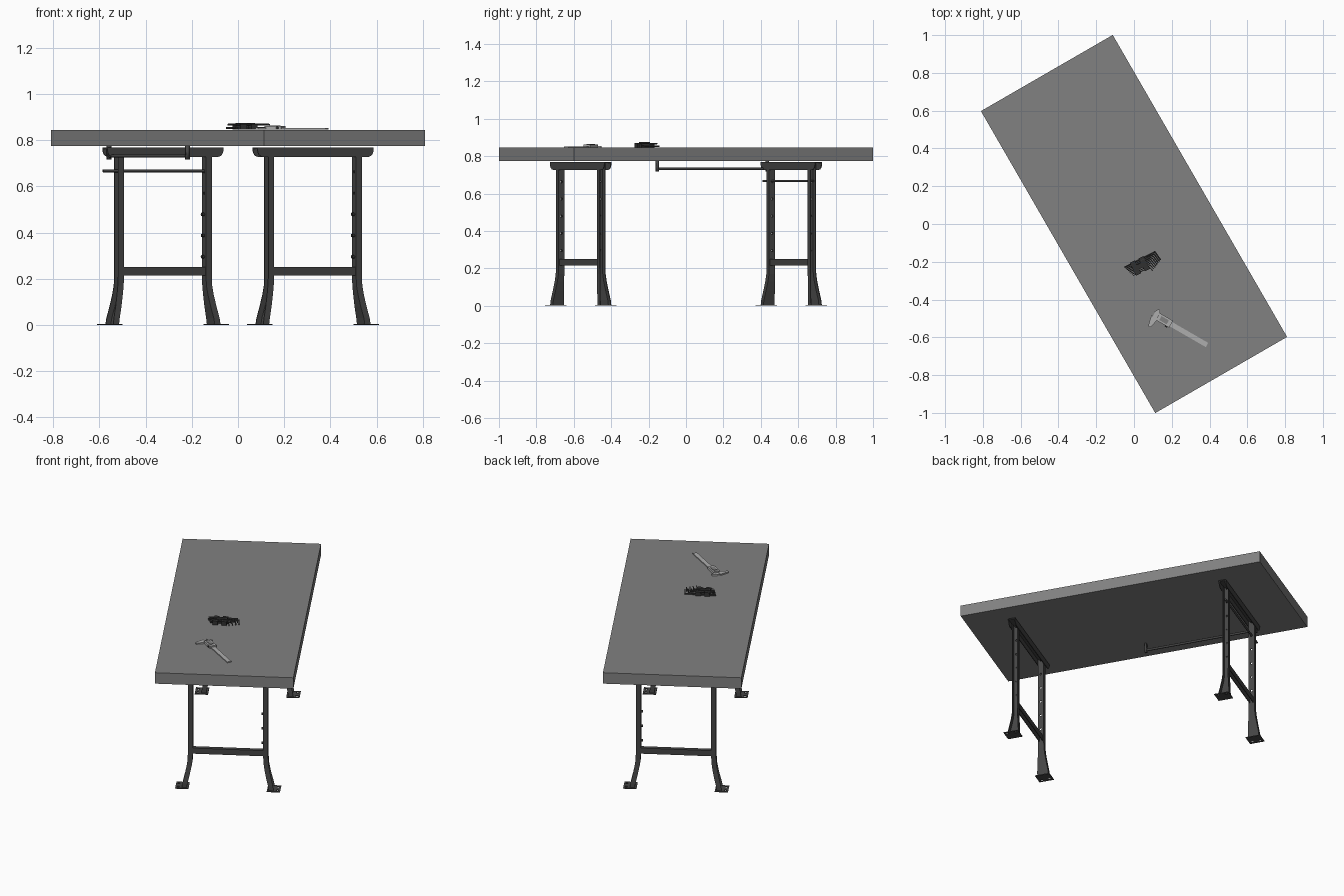
import bpy, bmesh, math
from mathutils import Matrix, Vector

old = bpy.data.objects.get("Cube")
if old:
    bpy.data.objects.remove(old, do_unlink=True)

TURN = Matrix.Rotation(math.radians(30), 4, 'Z')  # the bench stands turned
TOP = 0.845


def material(name, value):
    m = bpy.data.materials.new(name)
    m.use_nodes = True
    col = (value, value, value, 1)
    m.diffuse_color = col
    m.node_tree.nodes["Principled BSDF"].inputs["Base Color"].default_value = col
    return m


GREY = material("bench_grey", 0.22)
DARK = material("dark_steel", 0.06)
BLACK = material("black_plastic", 0.03)
LIGHT = material("light_steel", 0.42)


def finish(bm, name, mat, matrix=TURN):
    bmesh.ops.recalc_face_normals(bm, faces=bm.faces)
    bm.transform(matrix)
    me = bpy.data.meshes.new(name)
    bm.to_mesh(me)
    bm.free()
    me.materials.append(mat)
    ob = bpy.data.objects.new(name, me)
    bpy.context.collection.objects.link(ob)
    return ob


def add_box(bm, x, y, z):
    """Box from three (low, high) ranges."""
    size = [b - a for a, b in (x, y, z)]
    mid = [(a + b) / 2 for a, b in (x, y, z)]
    bmesh.ops.create_cube(bm, size=1, matrix=Matrix.Translation(mid) @ Matrix.Diagonal((*size, 1)))


def box(name, mat, x, y, z, matrix=TURN):
    bm = bmesh.new()
    add_box(bm, x, y, z)
    return finish(bm, name, mat, matrix)


def add_rod(bm, a, b, r, sides=12):
    a, b = Vector(a), Vector(b)
    rot = (b - a).to_track_quat('Z', 'Y').to_matrix().to_4x4()
    bmesh.ops.create_cone(bm, cap_ends=True, segments=sides, radius1=r, radius2=r,
                          depth=(b - a).length, matrix=Matrix.Translation((a + b) / 2) @ rot)


def loft(bm, rings):
    """Skin equal rings of points and cap both ends."""
    rows = [[bm.verts.new(p) for p in ring] for ring in rings]
    n = len(rows[0])
    for low, high in zip(rows, rows[1:]):
        for i in range(n):
            j = (i + 1) % n
            bm.faces.new((low[i], low[j], high[j], high[i]))
    bm.faces.new(rows[0])
    bm.faces.new(rows[-1])


def channel(w, d, t):
    """C section: web on the first axis' zero, flanges reaching to d."""
    return [(0, -w), (d, -w), (d, t - w), (t, t - w), (t, w - t), (d, w - t), (d, w), (0, w)]


def prism(name, mat, outline, z0, z1, matrix):
    bm = bmesh.new()
    loft(bm, [[(x, y, z) for x, y in outline] for z in (z0, z1)])
    return finish(bm, name, mat, matrix)


def cut(ob, cutter):
    mod = ob.modifiers.new("holes", 'BOOLEAN')
    mod.operation = 'DIFFERENCE'
    mod.solver = 'EXACT'
    mod.object = cutter


# Table top
box("table_top", GREY, (-0.403, 0.403), (-0.923, 0.923), (0.775, TOP))

# Hidden cutters for the holes in legs and feet
bm = bmesh.new()
for v in (-0.65, 0.65):
    for i in range(6):
        z = 0.295 + 0.092 * i
        add_rod(bm, (-0.4, v, z), (0.4, v, z), 0.006)
leg_cutter = finish(bm, "leg_hole_cutter", DARK)
bm = bmesh.new()
for v in (-0.65, 0.65):
    for u in (-0.289, 0.289):
        for side in (-0.024, 0.024):
            add_rod(bm, (u, v + side, -0.1), (u, v + side, 0.1), 0.008)
foot_cutter = finish(bm, "foot_hole_cutter", DARK)
for ob in (leg_cutter, foot_cutter):
    ob.hide_render = True
    ob.hide_viewport = True

# Height, outward shift and half width of the flared leg
STATIONS = [(0.004, 0.034, 0.034), (0.03, 0.03, 0.033), (0.08, 0.018, 0.027),
            (0.13, 0.008, 0.021), (0.17, 0.002, 0.018), (0.21, 0, 0.018), (0.76, 0, 0.018)]

for end, v in (("front", -0.65), ("back", 0.65)):
    for side, s in (("right", -1), ("left", 1)):
        # Channel leg, open to the outside
        bm = bmesh.new()
        loft(bm, [[(s * (0.205 + shift + a), v + b, z) for a, b in channel(w, 0.029, 0.004)]
                  for z, shift, w in STATIONS])
        cut(finish(bm, f"{end}_{side}_leg", DARK), leg_cutter)
        # Foot plate
        u = sorted((s * 0.228, s * 0.305))
        cut(box(f"{end}_{side}_foot", DARK, u, (v - 0.044, v + 0.044), (0, 0.005)), foot_cutter)

    # Cross bar, a channel open downwards
    bm = bmesh.new()
    loft(bm, [[(u, v + b, 0.25 - a) for a, b in channel(0.013, 0.036, 0.004)]
              for u in (-0.206, 0.206)])
    finish(bm, f"{end}_cross_bar", DARK)

    # Top rail with rounded lower corners on its side plates
    bm = bmesh.new()
    add_box(bm, (-0.29, 0.29), (v - 0.022, v + 0.022), (0.762, 0.768))
    corner = [(0.26 + 0.03 * math.cos(a), 0.757 - 0.03 * math.sin(a))
              for a in (math.pi / 8 * k for k in range(5))]
    half = [(0.29, 0.767)] + corner
    outline = half + [(-x, z) for x, z in reversed(half)]
    for y in (v - 0.022, v + 0.018):
        loft(bm, [[(x, yy, z) for x, z in outline] for yy in (y, y + 0.004)])
    finish(bm, f"{end}_top_rail", DARK)

    # Pegs on the inner face of the left leg
    bm = bmesh.new()
    for i in range(3):
        z = 0.295 + 0.092 * i
        add_rod(bm, (0.193, v, z), (0.207, v, z), 0.007)
    finish(bm, f"{end}_leg_pegs", BLACK)

# Hanging rod through the back frame
bm = bmesh.new()
add_rod(bm, (-0.3, 0.65, 0.667), (0.235, 0.65, 0.667), 0.006)
finish(bm, "back_rod", DARK)

# Side rail under the top with end brackets
bm = bmesh.new()
add_rod(bm, (-0.266, -0.024, 0.732), (-0.266, 0.66, 0.732), 0.007)
for v in (-0.024, 0.655):
    add_box(bm, (-0.275, -0.257), (v - 0.006, v + 0.006), (0.717, 0.775))
finish(bm, "side_rail", DARK)

# Caliper, laid out along its beam
CAL = Matrix.Translation((0.105, -0.478, TOP)) @ Matrix.Rotation(math.radians(-30), 4, 'Z')
box("caliper_beam", LIGHT, (0, 0.325), (-0.013, 0.013), (0.001, 0.007), CAL)
box("caliper_slider", LIGHT, (0.024, 0.105), (-0.021, 0.021), (0.0005, 0.016), CAL)
box("caliper_display", GREY, (0.04, 0.085), (-0.012, 0.012), (0.015, 0.019), CAL)
for name, s in (("fixed", -1), ("sliding", 1)):
    # Long lower jaw and short upper jaw, meeting at one line
    x = 0.012
    prism(f"caliper_{name}_lower_jaw", LIGHT,
          [(x, -0.07), (x + s * 0.007, -0.068), (x + s * 0.021, -0.01), (x, -0.01)], 0.001, 0.009, CAL)
    prism(f"caliper_{name}_upper_jaw", LIGHT,
          [(x, 0.01), (x + s * 0.018, 0.01), (x + s * 0.004, 0.036), (x, 0.036)], 0.001, 0.009, CAL)
bm = bmesh.new()
add_rod(bm, (0.088, -0.026, 0.008), (0.088, -0.018, 0.008), 0.006)
finish(bm, "caliper_thumb_wheel", BLACK, CAL)

# Set of bent keys in a holder
KEYS = Matrix.Translation((0.03, -0.222, TOP)) @ Matrix.Rotation(math.radians(27), 4, 'Z')
for i in range(8):
    r = 0.0045 - 0.0003 * i
    y, z = 0.03 - 0.0085 * i, 0.008 + 0.014 * (i % 2)
    reach = 0.105 - 0.009 * i
    bm = bmesh.new()
    add_rod(bm, (-0.075 + 0.003 * i, y, z), (reach, y, z), r, 6)
    add_rod(bm, (reach, y + r, z), (reach + 0.008, y - 0.052 + 0.004 * i, z), r, 6)
    finish(bm, f"bent_key_{i + 1}", DARK, KEYS)
bm = bmesh.new()
for x in (-0.04, 0.012):
    add_box(bm, (x, x + 0.03), (-0.038, 0.038), (0.001, 0.026))
add_box(bm, (-0.04, 0.042), (-0.012, 0.012), (0.001, 0.03))
finish(bm, "key_holder", BLACK, KEYS)
for ob in bpy.context.scene.objects:
    if ob.name.endswith(("rod", "side_rail", "pegs")):
        for p in ob.data.polygons:
            p.use_smooth = len(p.vertices) == 4 and p.area < 0.01
